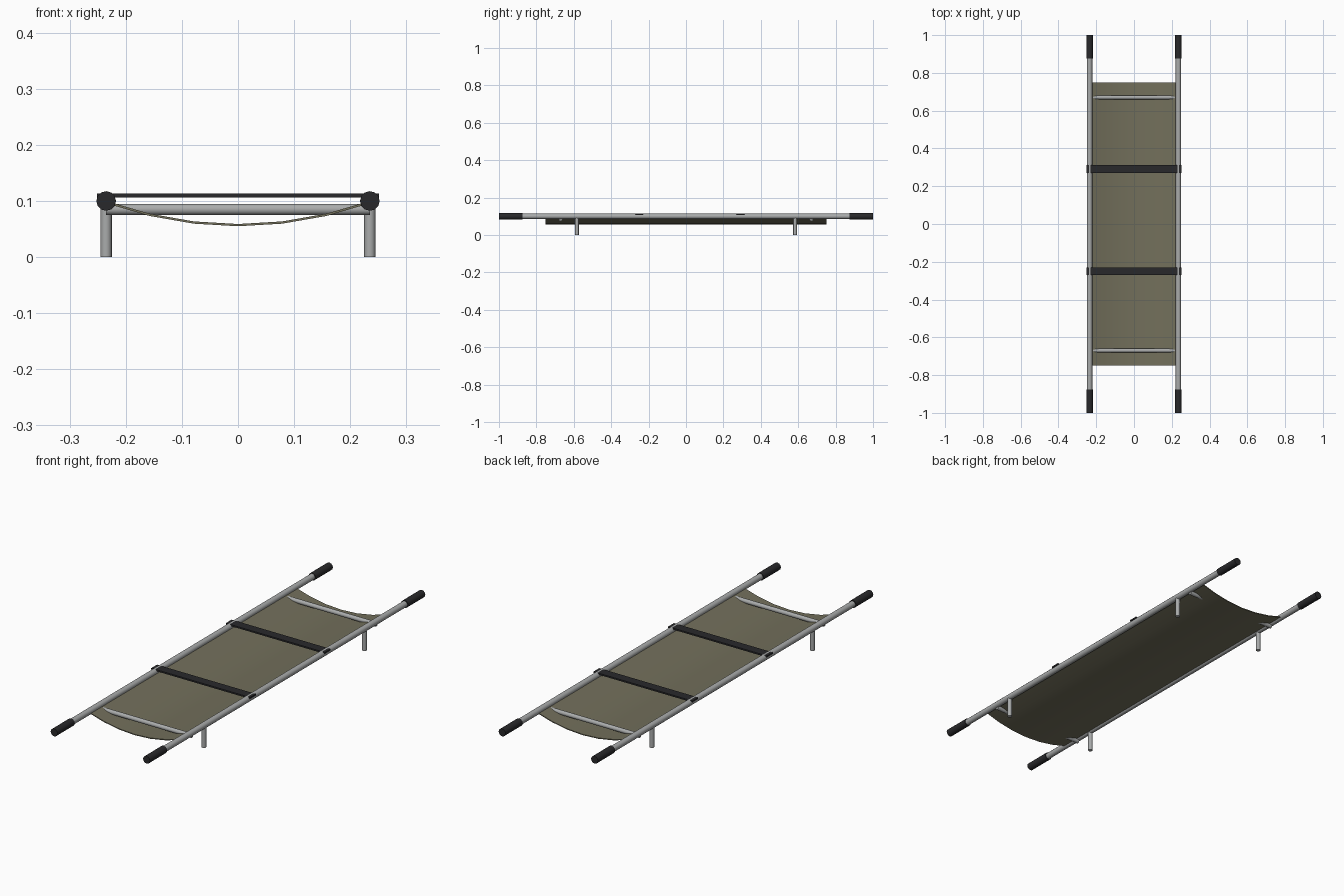
import bpy, math
from mathutils import Vector

cube = bpy.data.objects.get("Cube")
if cube:
    bpy.data.objects.remove(cube, do_unlink=True)


def material(name, rgb):
    m = bpy.data.materials.new(name)
    m.use_nodes = True
    m.diffuse_color = (*rgb, 1)
    m.node_tree.nodes["Principled BSDF"].inputs["Base Color"].default_value = (*rgb, 1)
    return m


METAL = material("brushed metal", (0.40, 0.41, 0.41))
BLACK = material("black rubber", (0.022, 0.022, 0.024))
CANVAS = material("olive canvas", (0.17, 0.16, 0.105))

POLE_X, POLE_Z = 0.235, 0.1


def finish(obj, name, mat):
    obj.name = name
    obj.data.materials.append(mat)
    bpy.ops.object.shade_smooth_by_angle(angle=math.radians(40))


def rod(name, start, end, radius, mat, sides=12):
    """Cylinder running between two points."""
    a, b = Vector(start), Vector(end)
    bpy.ops.mesh.primitive_cylinder_add(
        vertices=sides, radius=radius, depth=(b - a).length, location=(a + b) / 2,
        rotation=(b - a).to_track_quat('Z', 'Y').to_euler())
    finish(bpy.context.object, name, mat)


# Carrying poles, grips and legs
for side, sx in (("left", 1), ("right", -1)):
    x = sx * POLE_X
    rod(f"{side}_pole", (x, -0.98, POLE_Z), (x, 0.98, POLE_Z), 0.014, METAL)
    for end, sy in (("front", -1), ("back", 1)):
        rod(f"{end}_{side}_grip", (x, sy * 0.875, POLE_Z), (x, sy, POLE_Z), 0.0175, BLACK)
        rod(f"{end}_{side}_leg", (x, sy * 0.583, 0), (x, sy * 0.583, POLE_Z), 0.01, METAL)

# Spreader bars
for end, sy in (("front", -1), ("back", 1)):
    y = sy * 0.67
    rod(f"{end}_spreader_bar", (-POLE_X, y, 0.085), (POLE_X, y, 0.085), 0.01, METAL)

# Straps across the bed
for name, y in (("front_strap", -0.25), ("back_strap", 0.292)):
    bpy.ops.mesh.primitive_cube_add(size=1, location=(0, y, 0.1095))
    strap = bpy.context.object
    strap.scale = (0.503, 0.042, 0.007)
    bpy.ops.object.transform_apply(location=False, rotation=False, scale=True)
    finish(strap, name, BLACK)

# Sagging canvas bed
bpy.ops.mesh.primitive_grid_add(x_subdivisions=6, y_subdivisions=10, size=2)
bed = bpy.context.object
for v in bed.data.vertices:
    sag = 1 - v.co.x ** 2
    v.co = (v.co.x * POLE_X, v.co.y * 0.75, POLE_Z - 0.041 * sag)
thick = bed.modifiers.new("thickness", 'SOLIDIFY')
thick.thickness = 0.004
thick.offset = -1
bpy.ops.object.modifier_apply(modifier=thick.name)
finish(bed, "canvas_bed", CANVAS)
